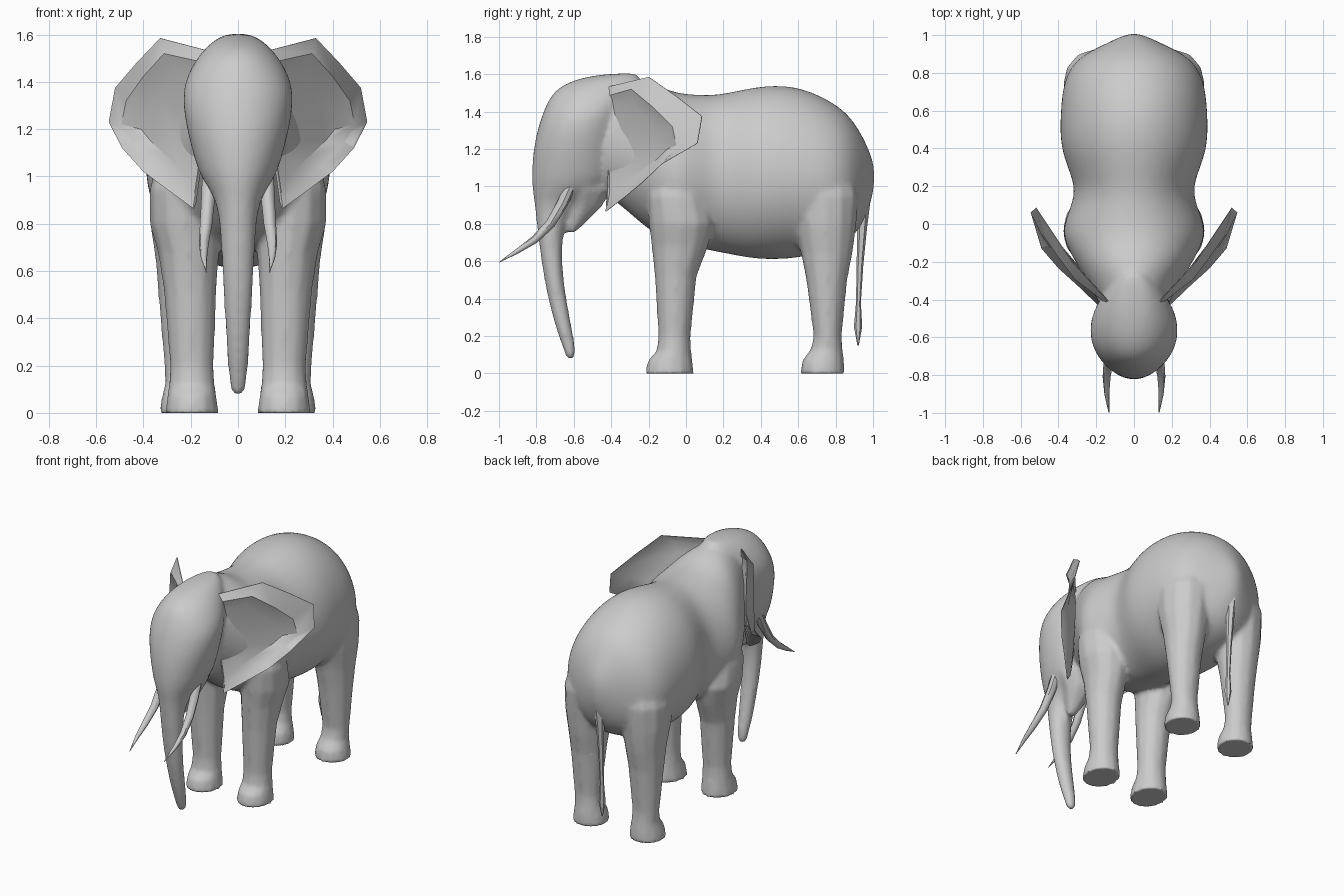
import bpy, bmesh, math
from mathutils import Vector

skin = bpy.data.materials.new("grey skin")
skin.diffuse_color = (0.6, 0.6, 0.6, 1)


def finish(name, bm, angle=45):
    bmesh.ops.recalc_face_normals(bm, faces=bm.faces)
    mesh = bpy.data.meshes.new(name)
    bm.to_mesh(mesh)
    bm.free()
    mesh.materials.append(skin)
    ob = bpy.data.objects.new(name, mesh)
    bpy.context.collection.objects.link(ob)
    shade(ob, angle)
    return ob


def shade(ob, angle):
    bpy.ops.object.select_all(action='DESELECT')
    ob.select_set(True)
    bpy.context.view_layer.objects.active = ob
    bpy.ops.object.shade_smooth_by_angle(angle=math.radians(angle))


def loft(name, rings, angle=45, rounded=False):
    """Skin a list of point rings and cap both ends; rounded subdivides the result."""
    bm = bmesh.new()
    loops = [[bm.verts.new(p) for p in ring] for ring in rings]
    n = len(loops[0])
    for a, b in zip(loops, loops[1:]):
        for i in range(n):
            j = (i + 1) % n
            bm.faces.new((a[i], a[j], b[j], b[i]))
    bm.faces.new(loops[0])
    bm.faces.new(loops[-1])
    ob = finish(name, bm, angle)
    if rounded:
        ob.modifiers.new("round", 'SUBSURF').levels = 2
        bpy.ops.object.modifier_apply(modifier="round")
    return ob


def angles(n):
    return [2 * math.pi * i / n for i in range(n)]


def flat_ring(z, y0, y1, x0, x1, n=12, back=1.0, grow=1.0):
    """Horizontal oval between the given y and x limits; back < 1 squares its rear half."""
    ring = []
    for t in angles(n):
        s, c = math.sin(t), math.cos(t)
        if c < 0:
            s = math.copysign(abs(s) ** back, s)
        ring.append(((x0 + x1) / 2 + grow * (x1 - x0) / 2 * s,
                     (y0 + y1) / 2 - grow * (y1 - y0) / 2 * c, z))
    return ring


def torso_ring(y, top, wide, bottom, w, n=16):
    """Upright egg section, widest at height wide, grown to offset the rounding."""
    return [(1.025 * w * math.sin(t), y, wide + 1.02 * math.cos(t) *
             ((top - wide) if math.cos(t) > 0 else (wide - bottom))) for t in angles(n)]


def tube(name, path, n=8):
    """Round tapering tube; path holds (x, y, z, radius)."""
    pts = [Vector(p[:3]) for p in path]
    rings = []
    for i, p in enumerate(pts):
        d = (pts[min(i + 1, len(pts) - 1)] - pts[max(i - 1, 0)]).normalized()
        u = d.cross(Vector((1, 0, 0))).normalized()
        v = d.cross(u)
        rings.append([p + path[i][3] * (u * math.cos(t) + v * math.sin(t)) for t in angles(n)])
    return loft(name, rings)


# torso from neck to rump: y, top, widest height, bottom, half width
torso = loft("torso", [torso_ring(*s) for s in (
    (-0.54, 1.52, 1.25, 1.02, 0.13), (-0.38, 1.585, 1.22, 0.93, 0.20),
    (-0.22, 1.58, 1.12, 0.78, 0.30), (-0.12, 1.525, 1.07, 0.72, 0.355),
    (-0.04, 1.50, 1.05, 0.69, 0.38), (0.06, 1.49, 1.05, 0.67, 0.35),
    (0.19, 1.49, 1.05, 0.645, 0.295), (0.38, 1.54, 1.05, 0.605, 0.393),
    (0.58, 1.545, 1.05, 0.61, 0.39), (0.76, 1.47, 1.02, 0.65, 0.375),
    (0.88, 1.38, 1.02, 0.71, 0.305), (0.955, 1.25, 1.03, 0.81, 0.15),
    (1.01, 1.12, 1.06, 0.98, 0.03))], rounded=True)

# head and trunk, top to tip: z, front y, back y, half width
head = loft("head_and_trunk", [flat_ring(z, f, b, -w, w, 16, 0.75 if z > 0.95 else 1, 1.025)
                               for z, f, b, w in (
    (1.605, -0.36, -0.27, 0.03), (1.59, -0.54, -0.25, 0.085),
    (1.53, -0.70, -0.26, 0.155), (1.42, -0.755, -0.32, 0.222),
    (1.32, -0.79, -0.36, 0.235), (1.20, -0.815, -0.375, 0.215),
    (1.10, -0.823, -0.385, 0.19), (1.00, -0.823, -0.41, 0.16),
    (0.92, -0.81, -0.56, 0.10), (0.82, -0.80, -0.655, 0.076),
    (0.60, -0.774, -0.668, 0.067), (0.40, -0.739, -0.641, 0.055),
    (0.22, -0.69, -0.606, 0.045), (0.12, -0.65, -0.588, 0.036),
    (0.07, -0.638, -0.598, 0.022))], rounded=True)

# lower jaw
jaw = loft("jaw", [flat_ring(z, f, b, -w, w, 8) for z, f, b, w in (
    (1.12, -0.72, -0.41, 0.16), (0.98, -0.68, -0.40, 0.14),
    (0.89, -0.645, -0.45, 0.092), (0.755, -0.635, -0.59, 0.03))])

# legs: z, front y, back y, inner x, outer x
front_leg = ((1.15, -0.14, 0.06, 0.14, 0.30), (0.95, -0.21, 0.11, 0.09, 0.375),
             (0.80, -0.20, 0.15, 0.08, 0.375), (0.68, -0.185, 0.12, 0.08, 0.34),
             (0.52, -0.168, 0.058, 0.09, 0.315), (0.20, -0.148, 0.025, 0.102, 0.288),
             (0.12, -0.158, 0.028, 0.098, 0.293), (0.07, -0.205, 0.036, 0.09, 0.30),
             (-0.004, -0.22, 0.044, 0.08, 0.31))
hind_leg = ((1.15, 0.60, 0.87, 0.10, 0.30), (0.95, 0.55, 0.925, 0.05, 0.375),
            (0.78, 0.58, 0.91, 0.06, 0.37), (0.65, 0.612, 0.893, 0.085, 0.35),
            (0.50, 0.642, 0.863, 0.105, 0.338), (0.20, 0.682, 0.833, 0.132, 0.313),
            (0.13, 0.667, 0.838, 0.127, 0.308), (0.07, 0.62, 0.846, 0.11, 0.323),
            (-0.004, 0.61, 0.85, 0.10, 0.335))
parts = [head, jaw]
for side, s in (("right", 1), ("left", -1)):
    for label, leg in (("front_leg", front_leg), ("hind_leg", hind_leg)):
        parts.append(loft(f"{label}_{side}", [flat_ring(z, f, b, s * i, s * o, 12)
                                              for z, f, b, i, o in leg]))

# merge torso, head and legs into one skin and soften the joins
bpy.ops.object.select_all(action='DESELECT')
for ob in [torso] + parts:
    ob.select_set(True)
bpy.context.view_layer.objects.active = torso
bpy.ops.object.join()
torso.name = "body"
mod = torso.modifiers.new("skin", 'REMESH')
mod.mode, mod.voxel_size = 'VOXEL', 0.014
mod = torso.modifiers.new("soften", 'SMOOTH')
mod.factor, mod.iterations = 0.5, 8
mod = torso.modifiers.new("simplify", 'DECIMATE')
mod.ratio = 0.3
for name in ("skin", "soften", "simplify"):
    bpy.ops.object.modifier_apply(modifier=name)
for v in torso.data.vertices:
    v.co.z = v.co.z if v.co.z > 0.006 else 0.0
shade(torso, 100)

# tail with a tuft at the end
tube("tail", [(0, 0.94, 1.10, 0.05), (0, 0.95, 0.95, 0.04), (0, 0.942, 0.78, 0.026),
              (0, 0.93, 0.58, 0.018), (0, 0.922, 0.38, 0.013),
              (0, 0.92, 0.25, 0.022), (0, 0.92, 0.15, 0.004)], 6)

# ears as (x, y, z) loops: free edge, folded rim and inner dish; the root is at both ends
edge = ((0.12, -0.43, 1.53), (0.33, -0.20, 1.585), (0.43, -0.05, 1.48), (0.52, 0.085, 1.375),
        (0.547, 0.06, 1.23), (0.49, -0.13, 1.12), (0.40, -0.235, 1.02), (0.30, -0.325, 0.945),
        (0.19, -0.43, 0.865), (0.15, -0.41, 1.15))
rim = ((0.13, -0.43, 1.48), (0.31, -0.29, 1.52), (0.40, -0.17, 1.42), (0.47, -0.07, 1.32),
       (0.49, -0.05, 1.22), (0.43, -0.14, 1.13), (0.36, -0.22, 1.05), (0.28, -0.31, 0.98),
       (0.188, -0.42, 0.89), (0.15, -0.41, 1.15))
dish = ((0.14, -0.42, 1.43), (0.27, -0.29, 1.45), (0.33, -0.21, 1.36), (0.39, -0.13, 1.28),
        (0.41, -0.10, 1.20), (0.37, -0.15, 1.15), (0.31, -0.23, 1.09), (0.25, -0.31, 1.04),
        (0.18, -0.41, 0.96), (0.15, -0.41, 1.15))


def ear(side, s):
    def ring(points, push=0.0):
        return [(s * (x + 0.81 * push), y - 0.58 * push, z) for x, y, z in points]
    loft(f"ear_{side}", [ring(dish, -0.012), ring(rim, -0.014), ring(edge, -0.004),
                         ring(edge), ring(rim, 0.004), ring(dish)], 35)


for side, s in (("right", 1), ("left", -1)):
    ear(side, s)
    # tusk curving forward to a point
    tube(f"tusk_{side}", [(s * 0.122, -0.62, 1.0, 0.03), (s * 0.126, -0.66, 0.91, 0.029),
                          (s * 0.135, -0.725, 0.80, 0.026), (s * 0.145, -0.81, 0.715, 0.021),
                          (s * 0.144, -0.90, 0.655, 0.013), (s * 0.133, -0.998, 0.595, 0.002)])
